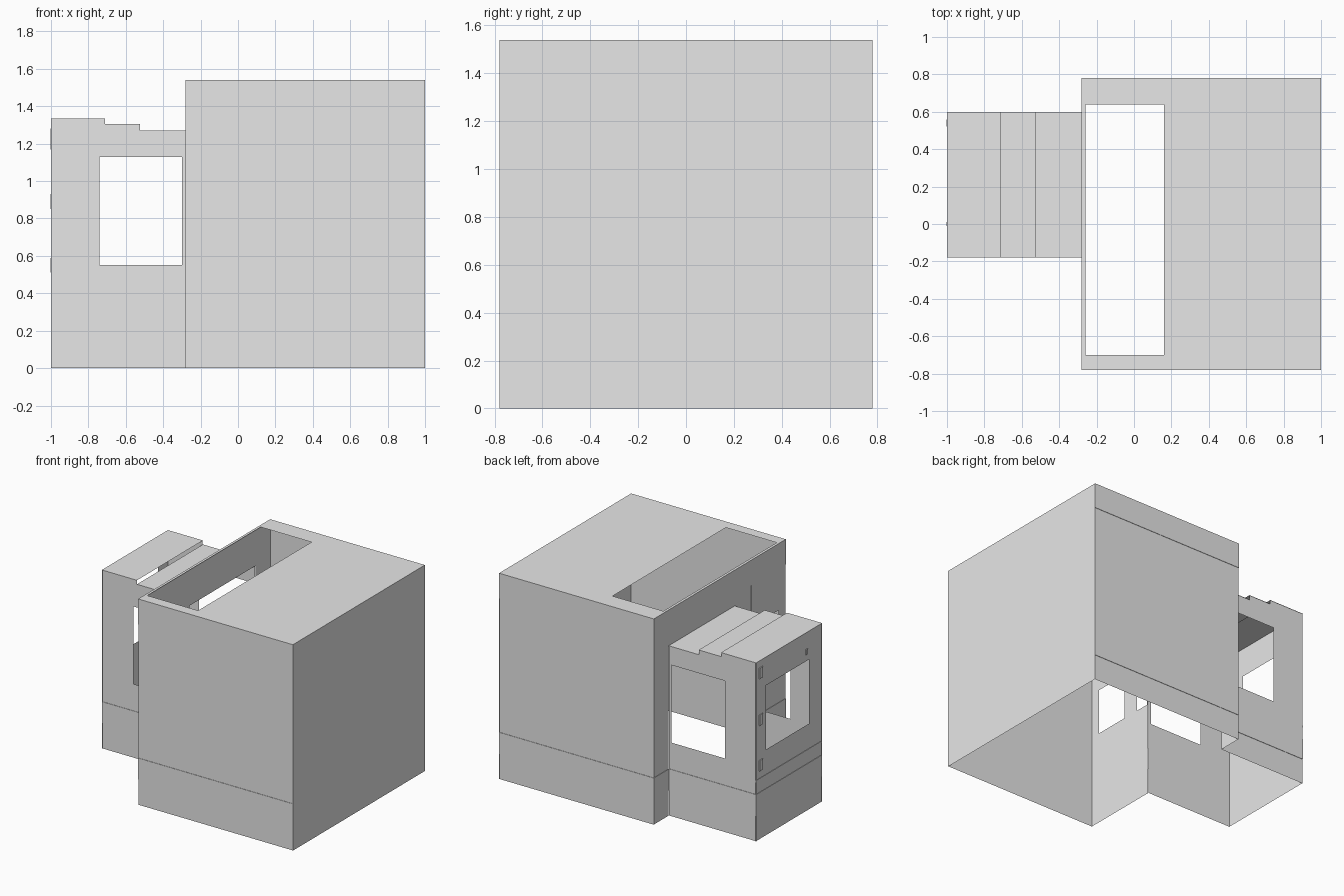
import bpy
import bmesh

if "Cube" in bpy.data.objects:
    bpy.data.objects.remove(bpy.data.objects["Cube"], do_unlink=True)

grey = bpy.data.materials.new("plain_grey")
grey.use_nodes = True
grey.diffuse_color = (0.8, 0.8, 0.8, 1)
grey.node_tree.nodes["Principled BSDF"].inputs["Base Color"].default_value = (0.8, 0.8, 0.8, 1)


def finish(name, bm):
    mesh = bpy.data.meshes.new(name)
    bm.to_mesh(mesh)
    bm.free()
    mesh.materials.append(grey)
    obj = bpy.data.objects.new(name, mesh)
    bpy.context.collection.objects.link(obj)
    return obj


def sheet(name, axis, pos, u, v, holes=(), outward=1):
    """Flat sheet across one axis, with rectangular holes (u0, u1, v0, v1)."""
    us = sorted({*u, *[h[0] for h in holes], *[h[1] for h in holes]})
    vs = sorted({*v, *[h[2] for h in holes], *[h[3] for h in holes]})
    bm = bmesh.new()

    def point(a, b):
        co = [a, b]
        co.insert(axis, pos)
        return bm.verts.new(co)

    grid = [[point(a, b) for b in vs] for a in us]
    for i in range(len(us) - 1):
        for j in range(len(vs) - 1):
            cu, cv = (us[i] + us[i + 1]) / 2, (vs[j] + vs[j + 1]) / 2
            if any(h[0] < cu < h[1] and h[2] < cv < h[3] for h in holes):
                continue
            bm.faces.new((grid[i][j], grid[i + 1][j], grid[i + 1][j + 1], grid[i][j + 1]))
    bmesh.ops.delete(bm, geom=[w for w in bm.verts if not w.link_faces], context='VERTS')
    bm.normal_update()
    if any(f.normal[axis] * outward < 0 for f in bm.faces):
        bmesh.ops.reverse_faces(bm, faces=bm.faces[:])
    return finish(name, bm)


def board(name, x, y, z):
    """Solid box between the given limits."""
    bm = bmesh.new()
    bmesh.ops.create_cube(bm, size=1)
    for w in bm.verts:
        w.co = [lim[0] if c < 0 else lim[1] for c, lim in zip(w.co, (x, y, z))]
    return finish(name, bm)


T = 0.003                      # trim thickness
X0, X1, Y = -0.28, 1.0, 0.78   # main block
PX, PY0, PY1 = -1.0, -0.18, 0.6  # side bay
TOP, BAY_TOP = 1.54, 1.335
BAND, PARAPET = (0.19, 0.35), (1.35, TOP)

# Main block: hollow shell, open below, with a long opening in the roof
sheet("main_roof", 2, TOP, (X0, X1), (-Y, Y), [(-0.26, 0.16, -0.7, 0.64)])
sheet("main_side_wall", 0, X1, (-Y, Y), (0, TOP))
for name, s in (("front", -1), ("back", 1)):
    sheet(f"main_{name}_wall", 1, s * (Y - T), (X0, X1), (0, TOP), outward=s)
    lim = sorted((s * Y, s * (Y - T)))
    board(f"main_{name}_band", (X0, X1), lim, BAND)
    board(f"main_{name}_parapet", (X0, X1), lim, PARAPET)
sheet("main_bay_wall", 0, X0 + T, (-Y, Y), (0, TOP),
      [(PY0, PY1, 0, 1.26), (-0.7, -0.43, 0.7, 1.04), (-0.3, -0.19, 0.7, 1.04)], -1)
board("bay_wall_parapet", (X0, X0 + T), (-Y, Y), PARAPET)
for name, lim in (("front", (-Y, PY0)), ("back", (PY1, Y))):
    board(f"bay_wall_band_{name}", (X0, X0 + T), lim, BAND)
# Raised wall panel beside the bay
board("wall_panel_joint", (X0, X0 + T), (-0.385, -0.375), (0.35, 1.35))

# Side bay: stepped roof sheets with open risers
steps = [(PX, -0.71, BAY_TOP), (-0.71, -0.525, 1.305), (-0.525, X0 + T, 1.27)]
for i, (a, b, z) in enumerate(steps):
    sheet(f"bay_roof_{i + 1}", 2, z, (a, b), (PY0, PY1))

# Bay side walls follow the steps and hold a large window each
cutouts = [(a, b, z, BAY_TOP) for a, b, z in steps[1:]]
cutouts.append((-0.74, -0.3, 0.55, 1.13))
for name, pos, s in (("front", PY0, -1), ("back", PY1, 1)):
    sheet(f"bay_{name}_wall", 1, pos - s * T, (PX, X0 + T), (0, BAY_TOP), cutouts, s)
    board(f"bay_{name}_band", (PX, X0), sorted((pos, pos - s * T)), BAND)

# Bay end wall with window, base band and sill line
sheet("bay_end_wall", 0, PX + T, (PY0, PY1), (0, BAY_TOP), [(-0.03, 0.48, 0.64, 1.12)], -1)
board("bay_end_band", (PX, PX + T), (PY0, PY1), BAND)
board("bay_end_sill", (PX, PX + T), (PY0, PY1), (0.44, 0.455))

# Small hinges and latch on the end wall
for i, z in enumerate((0.55, 0.89, 1.24)):
    board(f"hinge_{i + 1}", (PX - T, PX + T), (0.52, 0.56), (z - 0.04, z + 0.04))
board("latch", (PX - T, PX + T), (-0.01, 0.01), (1.17, 1.21))
